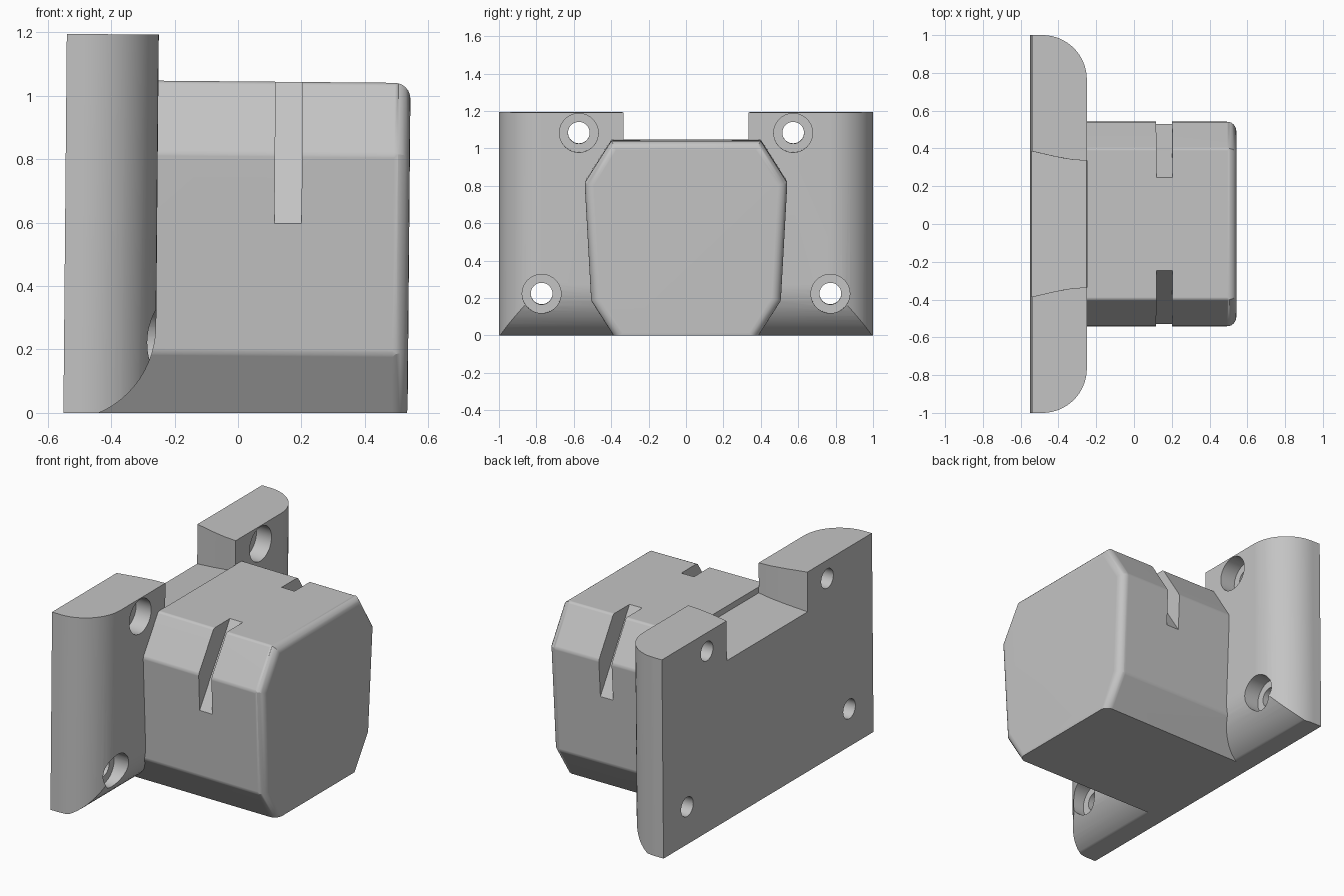
import bpy, bmesh, math
from mathutils import Matrix, Vector

cube = bpy.data.objects.get("Cube")
if cube:
    bpy.data.objects.remove(cube)

grey = bpy.data.materials.new("light grey")
grey.use_nodes = True
grey.diffuse_color = (0.55, 0.55, 0.55, 1)
grey.node_tree.nodes["Principled BSDF"].inputs["Base Color"].default_value = (0.55, 0.55, 0.55, 1)


def finish(name, bm):
    bmesh.ops.recalc_face_normals(bm, faces=bm.faces)
    mesh = bpy.data.meshes.new(name)
    bm.to_mesh(mesh)
    bm.free()
    mesh.materials.append(grey)
    obj = bpy.data.objects.new(name, mesh)
    bpy.context.collection.objects.link(obj)
    return obj


def prism_bm(points, axis, low, high):
    """Extrude a flat outline along one axis."""
    bm = bmesh.new()
    def place(p, d):
        return {"x": (d, p[0], p[1]), "y": (p[0], d, p[1]), "z": (p[0], p[1], d)}[axis]
    face = bm.faces.new([bm.verts.new(place(p, low)) for p in points])
    out = bmesh.ops.extrude_face_region(bm, geom=[face])
    move = Vector(place((0, 0), high - low))
    bmesh.ops.translate(bm, vec=move, verts=[v for v in out["geom"] if isinstance(v, bmesh.types.BMVert)])
    return bm


def prism(name, points, axis, low, high):
    return finish(name, prism_bm(points, axis, low, high))


def arc(cx, cy, r, start, end, steps=16):
    angles = [math.radians(start + (end - start) * i / steps) for i in range(steps + 1)]
    return [(cx + r * math.cos(a), cy + r * math.sin(a)) for a in angles]


def mirrored(half):
    return half + [(-a, b) for a, b in reversed(half)]


def combine(target, tool, operation):
    mod = target.modifiers.new(operation, "BOOLEAN")
    mod.operation, mod.solver, mod.object = operation, "EXACT", tool
    bpy.context.view_layer.objects.active = target
    bpy.ops.object.modifier_apply(modifier=mod.name)
    bpy.data.objects.remove(tool)


BACK, FRONT = -0.545, -0.255

# Mounting plate: rounded sides crossed with a rounded lower edge
side = arc(FRONT - 0.235, 0.765, 0.235, 0, 90)
outline = [(x, -y) for x, y in reversed(side)] + side + [(BACK, 1), (BACK, -1)]
bracket = prism("wall_bracket", outline, "z", -0.1, 1.19)
lower = [(-0.7, -0.03)] + arc(FRONT - 0.3, 0.27, 0.3, -90, 0) + [(FRONT, 1.1), (-0.2, 1.3), (-0.7, 1.3)]
lower[-3] = (FRONT + 0.001, 1.3)
del lower[-2]
combine(bracket, prism("lower_edge_shape", lower, "y", -1.2, 1.2), "INTERSECT")

# Projecting housing with softened edges
profile = mirrored([(0.366, -0.03), (0.507, 0.19), (0.542, 0.82), (0.40, 1.045)])
bm = prism_bm(profile, "x", -0.5, 0.54)
rim = [e for e in bm.edges if all(v.co.x > 0 for v in e.verts)]
bmesh.ops.bevel(bm, geom=rim, offset=0.05, segments=6, profile=0.5, affect="EDGES")
long_edges = [e for e in bm.edges if abs(e.verts[0].co.x - e.verts[1].co.x) > 0.5
              and e.verts[0].co.z > 0]
bmesh.ops.bevel(bm, geom=long_edges, offset=0.012, segments=3, profile=0.5, affect="EDGES")
combine(bracket, finish("housing", bm), "UNION")

# Notch in the top of the plate, flared and sloping towards the back
flare = [(FRONT + 0.001, 0.335), (-0.33, 0.34), (-0.42, 0.356), (BACK, 0.385), (-0.65, 0.41)]
notch = prism("notch", flare + [(x, -y) for x, y in reversed(flare)], "z", 0.8, 1.4)
slope = [(-0.8, 0.90), (-0.1, 1.04), (-0.1, 1.5), (-0.8, 1.5)]
combine(notch, prism("notch_floor", slope, "y", -0.6, 0.6), "INTERSECT")
combine(bracket, notch, "DIFFERENCE")

for s in (-1, 1):
    # Slanted strap slots across the upper corners
    slot = [(s * 0.535, 0.59), (s * 0.245, 1.047), (s * 0.213, 1.097), (s * 0.9, 1.1), (s * 0.9, 0.59)]
    combine(bracket, prism("strap_slot", slot, "x", 0.115, 0.2), "DIFFERENCE")
    # Counterbored screw holes
    for y, z in ((0.573, 1.08), (0.772, 0.22)):
        for radius, start in ((0.058, -0.7), (0.104, FRONT - 0.1)):
            ring = arc(s * y, z, radius, 0, 360, 40)[:-1]
            combine(bracket, prism("screw_hole", ring, "x", start, -0.15), "DIFFERENCE")

# Slight forward lean, then a flat cut at the base
pivot = Matrix.Translation((0, 0, 0.6))
bracket.data.transform(pivot @ Matrix.Rotation(0.009, 4, "Y") @ pivot.inverted())
base = [(-2, -2), (2, -2), (2, 2), (-2, 2)]
combine(bracket, prism("base_cut", base, "z", -1, 0), "DIFFERENCE")

# Smooth rounded edges while keeping the flats flat
bpy.ops.object.select_all(action="DESELECT")
bracket.select_set(True)
bpy.context.view_layer.objects.active = bracket
bpy.ops.object.shade_smooth_by_angle(angle=math.radians(25))
weighted = bracket.modifiers.new("weighted_normals", "WEIGHTED_NORMAL")
weighted.keep_sharp = True
